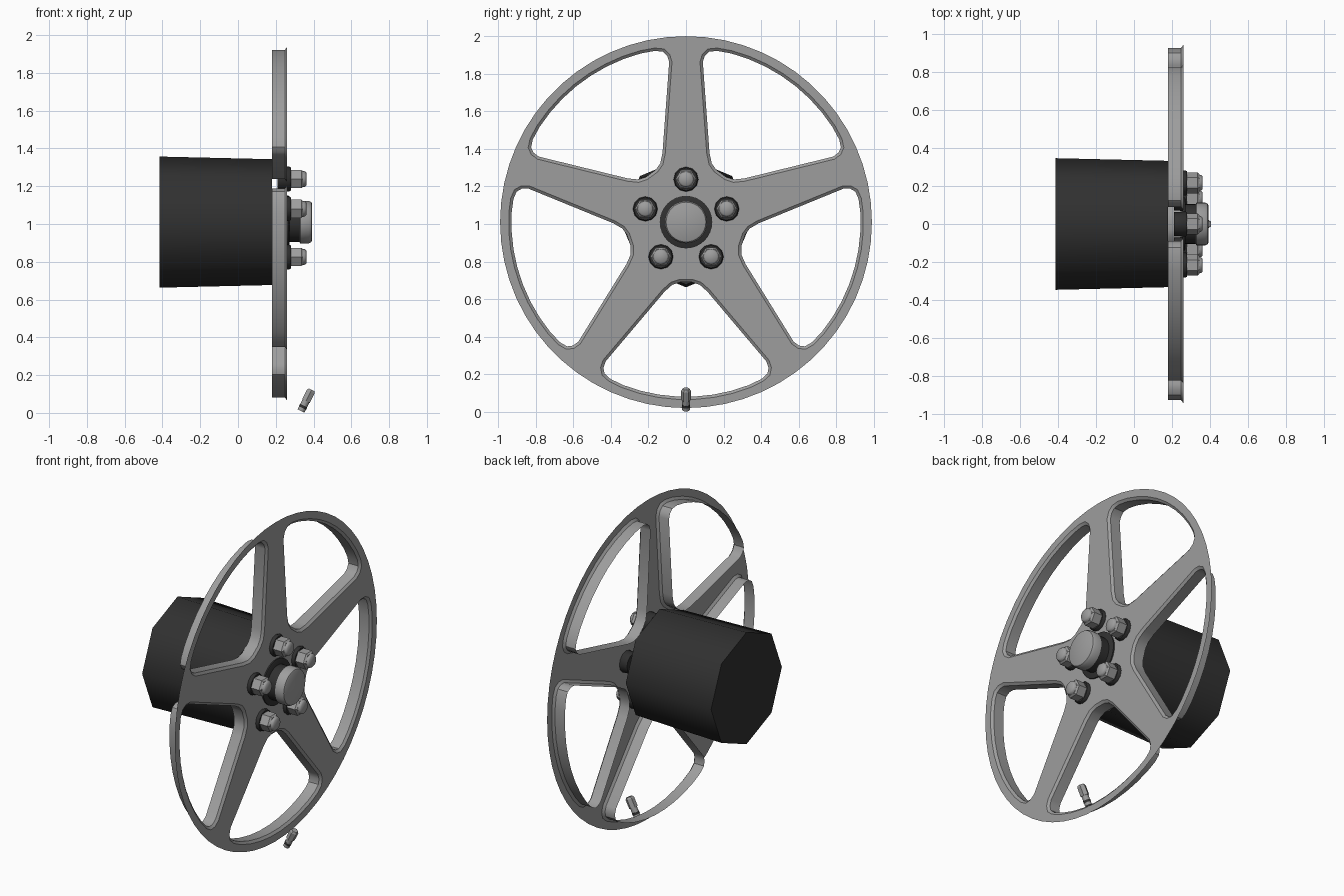
import bpy, bmesh, math
from mathutils import Vector

if "Cube" in bpy.data.objects:
    bpy.data.objects.remove(bpy.data.objects["Cube"])

AXIS_Z = 1.01
FACE_X, CHAMFER_X, BACK_X = 0.26, 0.248, 0.18


def material(name, value):
    m = bpy.data.materials.new(name)
    m.use_nodes = True
    m.diffuse_color = (value, value, value, 1)
    m.node_tree.nodes["Principled BSDF"].inputs["Base Color"].default_value = (value, value, value, 1)
    return m


GREY = material("alloy grey", 0.34)
DARK = material("dark steel", 0.03)


def finish(name, bm, mat, location=(0, 0, AXIS_Z), tilt=0.0, smooth=50):
    mesh = bpy.data.meshes.new(name)
    bm.to_mesh(mesh)
    bm.free()
    mesh.materials.append(mat)
    mesh.shade_smooth()
    mesh.set_sharp_from_angle(angle=math.radians(smooth))
    obj = bpy.data.objects.new(name, mesh)
    obj.location = location
    obj.rotation_euler[1] = tilt
    bpy.context.collection.objects.link(obj)
    return obj


def turned(name, profile, sides, mat, location=(0, 0, AXIS_Z), tilt=0.0, smooth=50):
    """Capped solid turned about the x axis from (x, radius) pairs."""
    bm = bmesh.new()
    rings = []
    for x, r in profile:
        angles = [math.tau * i / sides for i in range(sides)]
        rings.append([bm.verts.new((x, r * math.cos(a), r * math.sin(a))) for a in angles])
    for a, b in zip(rings, rings[1:]):
        for i in range(sides):
            j = (i + 1) % sides
            bm.faces.new((a[i], a[j], b[j], b[i]))
    bm.faces.new(rings[0][::-1])
    bm.faces.new(rings[-1])
    bmesh.ops.recalc_face_normals(bm, faces=bm.faces)
    return finish(name, bm, mat, location, tilt, smooth)


# Window outline between two spokes, as (radial, sideways) points
def window_outline():
    half = [(0.305, 0.035), (0.32, 0.08), (0.36, 0.125), (0.735, 0.442),
            (0.775, 0.455), (0.815, 0.447), (0.848, 0.41)]
    for deg in (21, 15, 9, 3):
        a = math.radians(deg)
        half.append((0.945 * math.cos(a), 0.945 * math.sin(a)))
    return [Vector(p) for p in half] + [Vector((r, -t)) for r, t in reversed(half)]


def inset(points, d):
    """Shrink a clockwise outline by d."""
    out = []
    n = len(points)
    for i, p in enumerate(points):
        e1 = (p - points[i - 1]).normalized()
        e2 = (points[(i + 1) % n] - p).normalized()
        n1, n2 = Vector((e1.y, -e1.x)), Vector((e2.y, -e2.x))
        mid = (n1 + n2).normalized()
        out.append(p + mid * d / max(mid.dot(n1), 0.5))
    return out


# Wheel: open-backed face plate with five windows walled towards the back
bm = bmesh.new()
outline = window_outline()
area = sum(p.cross(outline[(i + 1) % len(outline)]) if hasattr(p, "cross") else 0
           for i, p in enumerate(outline))
sign = 1 if area < 0 else -1
inner = inset(outline, 0.015 * sign)
edges = []


def loop_edges(verts):
    return [bm.edges.new((v, verts[(i + 1) % len(verts)])) for i, v in enumerate(verts)]


rim = [bm.verts.new((FACE_X, 0.99 * math.cos(math.tau * i / 60), 0.99 * math.sin(math.tau * i / 60)))
       for i in range(60)]
edges += loop_edges(rim)
windows = []
for k in range(5):
    a = math.radians(-90 + 72 * k)
    loops = []
    for pts, x in ((outline, FACE_X), (inner, CHAMFER_X), (inner, BACK_X)):
        loops.append([bm.verts.new((x, r * math.cos(a) - t * math.sin(a),
                                    r * math.sin(a) + t * math.cos(a))) for r, t in pts])
    edges += loop_edges(loops[0])
    windows.append(loops)
bmesh.ops.triangle_fill(bm, edges=edges, use_beauty=True)
for f in bm.faces:
    f.normal_update()
    if f.normal.x < 0:
        f.normal_flip()
for loops in windows:
    centre = sum((v.co for v in loops[1]), Vector()) / len(loops[1])
    for a, b in zip(loops, loops[1:]):
        for i in range(len(a)):
            j = (i + 1) % len(a)
            f = bm.faces.new((a[i], a[j], b[j], b[i]))
            f.normal_update()
            if f.normal.dot(centre - f.calc_center_median()) < 0:
                f.normal_flip()
finish("five_spoke_wheel", bm, GREY, smooth=35)

# Eight-sided drum behind the wheel
turned("rear_drum", [(-0.415, 0.347), (0.18, 0.333)], 8, DARK)

# Centre hub: dark collar and neck, grey cap
turned("hub_collar", [(0.255, 0.14), (0.268, 0.14), (0.272, 0.132)], 32, DARK)
turned("hub_neck", [(0.26, 0.105), (0.33, 0.105)], 32, DARK)
turned("hub_cap", [(0.325, 0.105), (0.33, 0.113), (0.375, 0.113), (0.388, 0.106), (0.392, 0.098)],
       32, GREY, smooth=35)

# Five wheel nuts with dark seats
for k in range(5):
    a = math.radians(90 + 72 * k)
    at = (0, 0.228 * math.cos(a), AXIS_Z + 0.228 * math.sin(a))
    turned(f"nut_seat_{k + 1}", [(0.21, 0.062), (0.272, 0.066), (0.28, 0.06)], 12, DARK, at)
    turned(f"wheel_nut_{k + 1}", [(0.275, 0.056), (0.335, 0.056), (0.345, 0.047)], 6, GREY, at, smooth=25)
    turned(f"nut_tip_{k + 1}", [(0.34, 0.043), (0.354, 0.041), (0.362, 0.033)], 12, GREY, at)

# Tilted air valve near the bottom of the rim
valve_at, valve_tilt = (0.333, 0, 0.01), math.radians(-63)
turned("valve_stem", [(0.0, 0.02), (0.065, 0.02)], 8, GREY, valve_at, valve_tilt)
turned("valve_band", [(0.018, 0.0215), (0.032, 0.0215)], 8, DARK, valve_at, valve_tilt)
turned("valve_cap", [(0.06, 0.026), (0.115, 0.026), (0.126, 0.019)], 6, GREY, valve_at, valve_tilt, 25)
